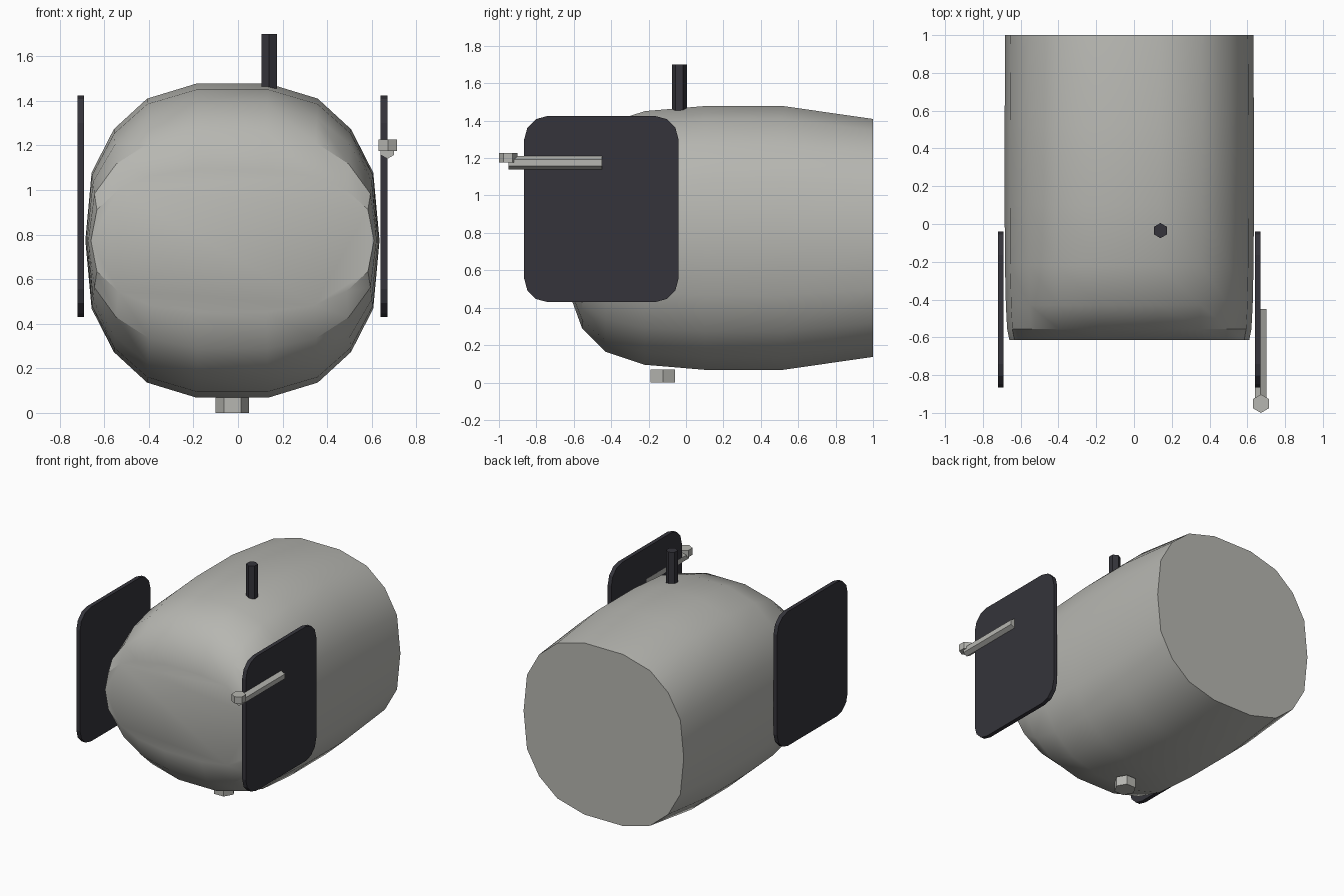
import bpy, bmesh, math
from mathutils import Matrix, Vector

if "Cube" in bpy.data.objects:
    bpy.data.objects.remove(bpy.data.objects["Cube"])


def material(name, rgb):
    m = bpy.data.materials.new(name)
    m.diffuse_color = (*rgb, 1)
    m.use_nodes = True
    m.node_tree.nodes["Principled BSDF"].inputs["Base Color"].default_value = m.diffuse_color
    return m


GREY = material("warm grey", (0.47, 0.47, 0.44))
DARK = material("charcoal", (0.035, 0.034, 0.043))


def finish(name, bm, mat):
    bmesh.ops.recalc_face_normals(bm, faces=bm.faces)
    me = bpy.data.meshes.new(name)
    bm.to_mesh(me)
    bm.free()
    me.materials.append(mat)
    ob = bpy.data.objects.new(name, me)
    bpy.context.collection.objects.link(ob)
    return ob


def loft(name, rings, mat):
    """Skin a list of equal-length rings and cap both ends."""
    bm = bmesh.new()
    loops = [[bm.verts.new(p) for p in r] for r in rings]
    n = len(loops[0])
    for a, b in zip(loops, loops[1:]):
        for i in range(n):
            j = (i + 1) % n
            bm.faces.new((a[i], a[j], b[j], b[i]))
    bm.faces.new(loops[0])
    bm.faces.new(loops[-1])
    return finish(name, bm, mat)


def hex_rod(name, start, axis, length, radius, turn, mat):
    """Six-sided rod along 'Y' or 'Z'; turn in degrees."""
    rings = []
    for d in (0, length):
        ring = []
        for i in range(6):
            a = math.radians(turn + 60 * i)
            u, v = radius * math.cos(a), radius * math.sin(a)
            off = (u, d, v) if axis == 'Y' else (u, v, d)
            ring.append(Vector(start) + Vector(off))
        rings.append(ring)
    return loft(name, rings, mat)


# Body: 18-sided section, flattened towards the nose
CX, CZ = -0.025, 0.773
quarter = [(0.16, 0.705), (0.383, 0.637), (0.532, 0.5), (0.632, 0.305)]
right = quarter + [(0.66, 0)] + [(x, -z) for x, z in reversed(quarter)]
section = right + [(-x, z) for x, z in reversed(right)]
# y position, width scale, height scale
stations = [(1.0, 0.995, 0.902), (0.52, 1.0, 1.0), (0.1, 1.0, 1.0),
            (-0.22, 0.997, 0.962), (-0.43, 0.99, 0.864),
            (-0.555, 0.98, 0.688), (-0.615, 0.962, 0.455)]
body = loft("body", [[(CX + x * sx, y, CZ + z * sz) for x, z in section]
                     for y, sx, sz in stations], GREY)
bpy.context.view_layer.objects.active = body
body.select_set(True)
bpy.ops.object.shade_smooth_by_angle(angle=math.radians(30))
body.select_set(False)


# Side panels: rounded rectangles either side of the nose
def panel(name, x0, x1):
    r, y0, y1, z0, z1 = 0.125, -0.865, -0.04, 0.43, 1.425
    corners = [(y1 - r, z1 - r), (y0 + r, z1 - r), (y0 + r, z0 + r), (y1 - r, z0 + r)]
    outline = []
    for k, (cy, cz) in enumerate(corners):
        for s in range(4):
            a = math.radians(90 * k + 30 * s)
            outline.append((cy + r * math.cos(a), cz + r * math.sin(a)))
    loft(name, [[(x, y, z) for y, z in outline] for x in (x0, x1)], DARK)


panel("left_panel", -0.72, -0.69)
panel("right_panel", 0.64, 0.67)

# Top mast, underside foot, side probe and its tip
hex_rod("top_mast", (0.14, -0.035, 1.455), 'Z', 0.245, 0.04, 30, DARK)
hex_rod("underside_foot", (CX, -0.124, 0), 'Z', 0.07, 0.075, 0, GREY)
hex_rod("side_probe", (0.67, -0.95, 1.175), 'Y', 0.50, 0.035, 30, GREY)
hex_rod("probe_tip", (0.672, -0.951, 1.176), 'Z', 0.05, 0.049, 30, GREY)
